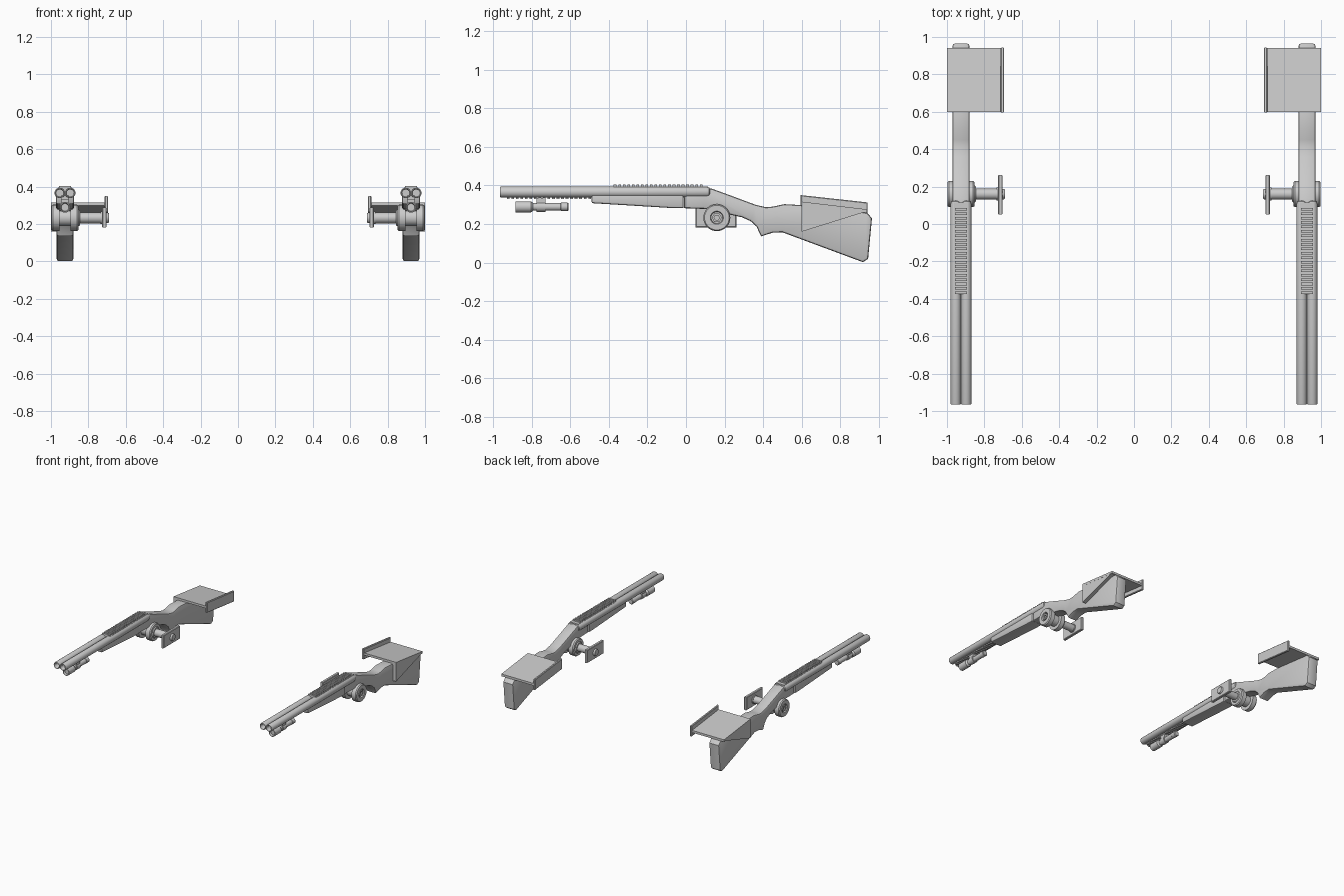
import bpy, bmesh, math
from mathutils import Vector, Matrix

if "Cube" in bpy.data.objects:
    bpy.data.objects.remove(bpy.data.objects["Cube"])

CX = -0.925  # centre line of the left gun; everything is mirrored to +x


def finish(bm, name, smooth=False):
    bmesh.ops.recalc_face_normals(bm, faces=bm.faces)
    me = bpy.data.meshes.new(name)
    bm.to_mesh(me)
    bm.free()
    ob = bpy.data.objects.new(name, me)
    bpy.context.collection.objects.link(ob)
    if smooth:
        bpy.context.view_layer.objects.active = ob
        ob.select_set(True)
        bpy.ops.object.shade_smooth_by_angle(angle=math.radians(35))
        ob.select_set(False)
    # mirrored twin on the other side
    pivot = ob.modifiers.new("twin", 'MIRROR')
    pivot.use_axis[0] = True
    pivot.use_mirror_merge = False
    return ob


def slab(name, pts, x0, x1, bevel=0.0, segs=1):
    """Extrude a (y, z) side profile from x0 to x1, bevelling the two rims."""
    bm = bmesh.new()
    f = bm.faces.new([bm.verts.new((x0, y, z)) for y, z in pts])
    ext = bmesh.ops.extrude_face_region(bm, geom=[f], use_keep_orig=True)
    moved = [v for v in ext['geom'] if isinstance(v, bmesh.types.BMVert)]
    bmesh.ops.translate(bm, verts=moved, vec=(x1 - x0, 0, 0))
    bmesh.ops.recalc_face_normals(bm, faces=bm.faces)
    if bevel:
        rim = [e for e in bm.edges if abs(e.verts[0].co.x - e.verts[1].co.x) < 1e-6]
        bmesh.ops.bevel(bm, geom=rim, offset=bevel, segments=segs, profile=0.5,
                        affect='EDGES', clamp_overlap=True)
    return finish(bm, name, bevel > 0)


def boxes(name, items):
    """Several boxes in one object, each given by its (min, max) corners."""
    bm = bmesh.new()
    for lo, hi in items:
        lo, hi = Vector(lo), Vector(hi)
        m = Matrix.Translation((lo + hi) / 2) @ Matrix.Diagonal((*(hi - lo), 1))
        bmesh.ops.create_cube(bm, size=1, matrix=m)
    return finish(bm, name)


def lathe(name, prof, axis, centre, segs=24):
    """Revolve (radius, position) points about the x or y axis through centre."""
    bm = bmesh.new()
    rings = []
    for r, p in prof:
        ring = []
        for i in range(segs):
            a = 2 * math.pi * i / segs
            u, w = r * math.cos(a), r * math.sin(a)
            co = (p, centre[0] + u, centre[1] + w) if axis == 'x' else \
                 (centre[0] + u, p, centre[1] + w)
            ring.append(bm.verts.new(co))
        rings.append(ring)
    for a, b in zip(rings, rings[1:]):
        for i in range(segs):
            j = (i + 1) % segs
            bm.faces.new((a[i], a[j], b[j], b[i]))
    bm.faces.new(rings[0])
    bm.faces.new(rings[-1])
    return finish(bm, name, True)


# twin barrels with open bores
for side, dx in (("outer", -0.028), ("inner", 0.028)):
    lathe("barrel_" + side,
          [(0.019, -0.75), (0.019, -0.96), (0.022, -0.965), (0.026, -0.965),
           (0.028, -0.96), (0.028, 0.105), (0.024, 0.12), (0.014, 0.127)],
          'y', (CX + dx, 0.366))

# wooden stock with receiver
slab("stock", [(-0.01, 0.36), (0.09, 0.385), (0.135, 0.383), (0.215, 0.354),
               (0.36, 0.300), (0.415, 0.287), (0.45, 0.29), (0.51, 0.303), (0.60, 0.298),
               (0.94, 0.258), (0.965, 0.23), (0.945, 0.02), (0.918, 0.002),
               (0.50, 0.157), (0.45, 0.155), (0.39, 0.136), (0.365, 0.188),
               (0.335, 0.215), (0.29, 0.235), (0.20, 0.255), (0.10, 0.278), (-0.01, 0.282)],
     CX - 0.045, CX + 0.045, 0.012, 2)

# fore-end below the barrels
slab("fore_end", [(-0.49, 0.355), (-0.012, 0.355), (-0.012, 0.282), (-0.06, 0.282),
                  (-0.485, 0.308), (-0.49, 0.315)],
     CX - 0.049, CX + 0.049, 0.010, 2)

# toothed top rail
teeth = [((CX - 0.038, -0.375, 0.375), (CX + 0.038, 0.115, 0.394))]
teeth += [((CX - 0.033, -0.375 + i * 0.0235, 0.393),
           (CX + 0.033, -0.361 + i * 0.0235, 0.404)) for i in range(20)]
boxes("top_rail", teeth)

# toothed rail under the barrels
under = [((CX - 0.022, -0.93, 0.338), (CX + 0.022, -0.48, 0.352))]
under += [((CX - 0.022, -0.93 + i * 0.0235, 0.329),
           (CX + 0.022, -0.916 + i * 0.0235, 0.339)) for i in range(19)]
boxes("under_rail", under)

# torch with clamp
lathe("torch", [(0.020, -0.87), (0.024, -0.885), (0.029, -0.885), (0.029, -0.805),
                (0.020, -0.793), (0.020, -0.775), (0.026, -0.775), (0.026, -0.73),
                (0.020, -0.73), (0.020, -0.65), (0.022, -0.648), (0.022, -0.615),
                (0.018, -0.61)], 'y', (CX, 0.289))
boxes("torch_clamp", [((CX - 0.018, -0.775, 0.30), (CX + 0.018, -0.73, 0.335))])

# pivot: discs either side of the receiver, hub, shaft and end cap
PV = (0.16, 0.233)
lathe("pivot_outer_disc", [(0.070, -0.955), (0.070, -0.99), (0.064, -0.998),
                           (0.034, -0.998), (0.030, -0.985)], 'x', PV, 32)
lathe("pivot_outer_bolt", [(0.026, -0.97), (0.026, -0.995), (0.014, -0.995),
                           (0.014, -0.985)], 'x', PV, 6)
lathe("pivot_inner_disc", [(0.070, -0.895), (0.070, -0.86), (0.064, -0.852),
                           (0.045, -0.852), (0.040, -0.845)], 'x', PV, 32)
lathe("pivot_shaft", [(0.044, -0.96), (0.044, -0.86), (0.029, -0.855), (0.029, -0.735),
                      (0.034, -0.735), (0.034, -0.715), (0.028, -0.715),
                      (0.028, -0.696), (0.024, -0.69)], 'x', PV, 24)
slab("pivot_plate", [(0.05, 0.182), (0.262, 0.182), (0.262, 0.288), (0.05, 0.288)],
     -0.727, -0.703, 0.004)

# sloping top shelf over the stock, outer wedge panel and inner lip
slab("shelf", [(0.60, 0.316), (0.94, 0.276), (0.94, 0.258), (0.60, 0.298)], -1.0, -0.70)
slab("side_wedge", [(0.60, 0.314), (0.94, 0.274), (0.94, 0.266), (0.60, 0.160)],
     -0.999, -0.962)
slab("shelf_lip", [(0.595, 0.350), (0.943, 0.312), (0.943, 0.225), (0.595, 0.265)],
     -0.713, -0.695, 0.004)
